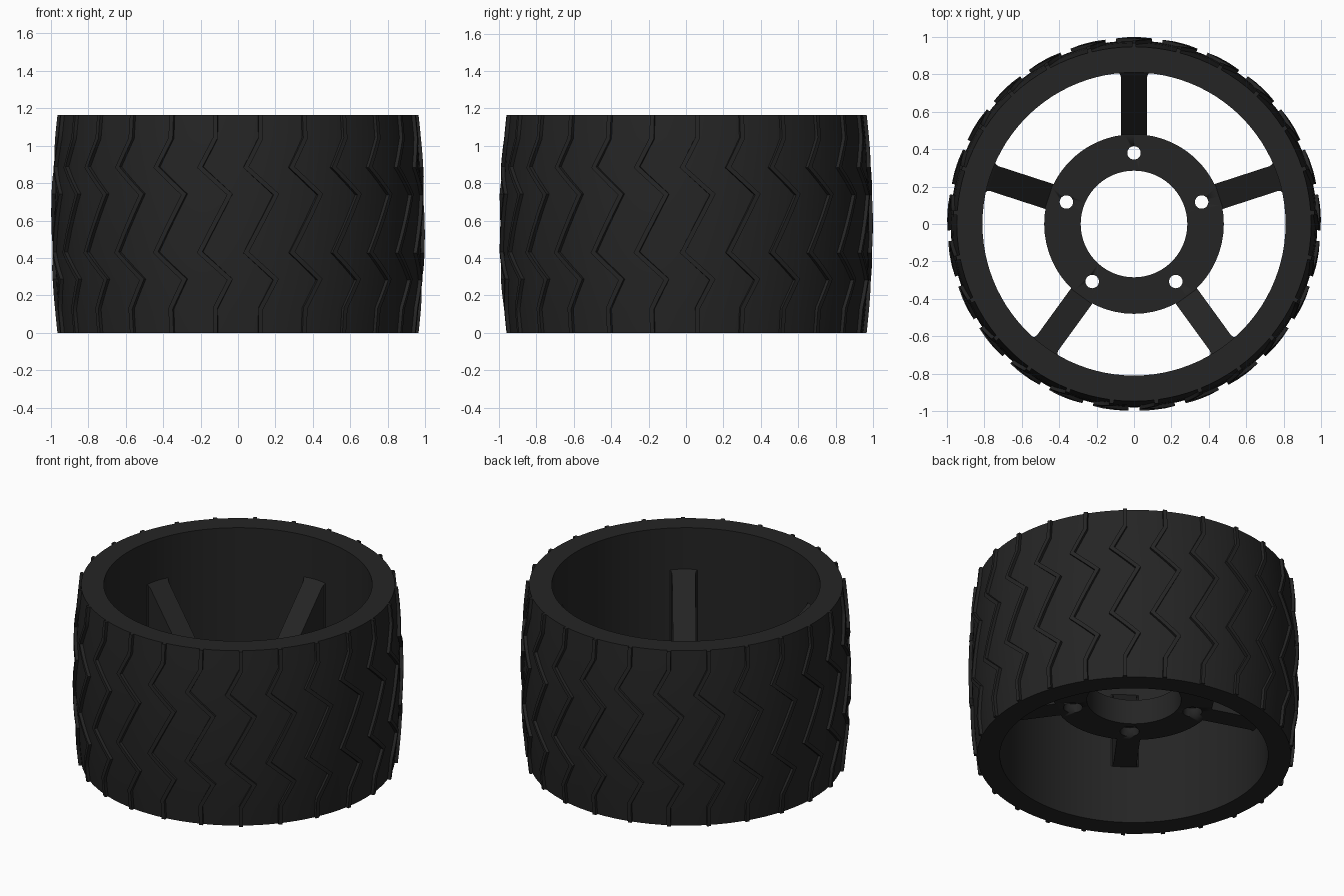
import bpy, bmesh, math
from mathutils import Vector

if "Cube" in bpy.data.objects:
    bpy.data.objects.remove(bpy.data.objects["Cube"])

H = 1.165            # wheel width (standing height)
MID = H / 2
RIB_N = 25

mat = bpy.data.materials.new("black rubber")
mat.diffuse_color = (0.018, 0.018, 0.018, 1)
mat.use_nodes = True
mat.node_tree.nodes["Principled BSDF"].inputs["Base Color"].default_value = mat.diffuse_color


def finish(bm, name, angle=30):
    """Turn a bmesh into a named, coloured, smooth-by-angle object."""
    bmesh.ops.recalc_face_normals(bm, faces=bm.faces)
    me = bpy.data.meshes.new(name)
    bm.to_mesh(me)
    bm.free()
    me.materials.append(mat)
    ob = bpy.data.objects.new(name, me)
    bpy.context.collection.objects.link(ob)
    bpy.ops.object.select_all(action='DESELECT')
    ob.select_set(True)
    bpy.context.view_layer.objects.active = ob
    bpy.ops.object.shade_smooth_by_angle(angle=math.radians(angle))
    return ob


def lathe(profile, name, seg):
    """Revolve a closed (radius, z) profile around z."""
    bm = bmesh.new()
    rings = []
    for i in range(seg):
        a = math.tau * i / seg
        rings.append([bm.verts.new((r * math.cos(a), r * math.sin(a), z)) for r, z in profile])
    n = len(profile)
    for i in range(seg):
        p, q = rings[i], rings[(i + 1) % seg]
        for j in range(n):
            k = (j + 1) % n
            bm.faces.new((p[j], q[j], q[k], p[k]))
    return finish(bm, name)


def body_r(z):
    """Crowned tyre radius at height z."""
    return 0.98 - 0.033 * ((z - MID) / MID) ** 2


# Tyre band: crowned outside, straight inside
crown = [(body_r(H * i / 10), H * i / 10) for i in range(11)]
lathe(crown + [(0.81, H), (0.81, 0)], "tyre_band", 100)

# Zigzag tread ribs: (sideways offset, height) path, mitred to a constant width
corners = [(0, 0), (0, 0.13), (0.08, 0.285), (-0.08, 0.43),
           (0.08, 0.74), (-0.08, 0.885), (0, 1.04), (0, H)]
corners = [Vector(c) for c in corners]
HALF_W, RIB_H = 0.012, 0.019


def mitre(i):
    """Offset vector from the path to the rib's edge at corner i."""
    d = []
    if i > 0:
        d.append((corners[i] - corners[i - 1]).normalized())
    if i < len(corners) - 1:
        d.append((corners[i + 1] - corners[i]).normalized())
    normals = [Vector((v.y, -v.x)) for v in d]
    m = sum(normals, Vector((0, 0))).normalized()
    return m * HALF_W / m.dot(normals[0])


stations = []
for i in range(len(corners) - 1):
    a, b, ma, mb = corners[i], corners[i + 1], mitre(i), mitre(i + 1)
    for t in (0, 1 / 3, 2 / 3):
        stations.append((a.lerp(b, t), ma.lerp(mb, t)))
stations.append((corners[-1], mitre(len(corners) - 1)))

bm = bmesh.new()
for k in range(RIB_N):
    base = math.tau * (k + 0.5) / RIB_N
    prev = None
    for c, m in stations:
        ring = []
        for side, lift in ((-1, -0.015), (1, -0.015), (1, RIB_H), (-1, RIB_H)):
            p = c + m * side
            th, r = base + p.x / 0.98, body_r(p.y) + lift
            ring.append(bm.verts.new((r * math.sin(th), -r * math.cos(th), p.y)))
        if prev:
            for j in range(4):
                n = (j + 1) % 4
                bm.faces.new((prev[j], prev[n], ring[n], ring[j]))
        else:
            bm.faces.new(ring)
        prev = ring
    bm.faces.new(prev)
finish(bm, "tread_ribs")

# Hub disc with a centre bore
HUB_LO, HUB_HI = 0.385, 0.55
hub = lathe([(0.285, HUB_LO), (0.48, HUB_LO), (0.48, HUB_HI), (0.285, HUB_HI)], "hub", 60)

# Five bolt holes, each with a wider recess on the underside
for label, rad, lo, hi in (("bolt_hole_cutter", 0.036, 0.3, 0.7),
                           ("bolt_recess_cutter", 0.058, 0.3, HUB_LO + 0.06)):
    bm = bmesh.new()
    for k in range(5):
        a = math.radians(90 + 72 * k)
        res = bmesh.ops.create_cone(bm, cap_ends=True, segments=24, radius1=rad,
                                    radius2=rad, depth=hi - lo)
        bmesh.ops.translate(bm, verts=res["verts"],
                            vec=(0.38 * math.cos(a), 0.38 * math.sin(a), (lo + hi) / 2))
    cutter = finish(bm, label)
    cutter.hide_render = True
    cutter.hide_set(True)
    mod = hub.modifiers.new(label, 'BOOLEAN')
    mod.object = cutter
    mod.operation = 'DIFFERENCE'
    mod.solver = 'EXACT'

# Five spokes: flat below, climbing from hub to band, flared where they meet the band
bm = bmesh.new()
sections = [(0.465, 0.07, HUB_HI - 0.002), (0.478, 0.07, HUB_HI), (0.785, 0.07, 0.865),
            (0.80, 0.075, 0.88), (0.81, 0.088, 0.89), (0.83, 0.088, 0.89)]
for k in range(5):
    a = math.radians(90 + 72 * k)
    out, side = Vector((math.cos(a), math.sin(a), 0)), Vector((-math.sin(a), math.cos(a), 0))
    prev = None
    for r, w, top in sections:
        ring = [bm.verts.new(out * r + side * s * w + Vector((0, 0, z)))
                for s, z in ((-1, HUB_LO + 0.001), (1, HUB_LO + 0.001), (1, top), (-1, top))]
        if prev:
            for j in range(4):
                n = (j + 1) % 4
                bm.faces.new((prev[j], prev[n], ring[n], ring[j]))
        else:
            bm.faces.new(ring)
        prev = ring
    bm.faces.new(prev)
finish(bm, "spokes")
